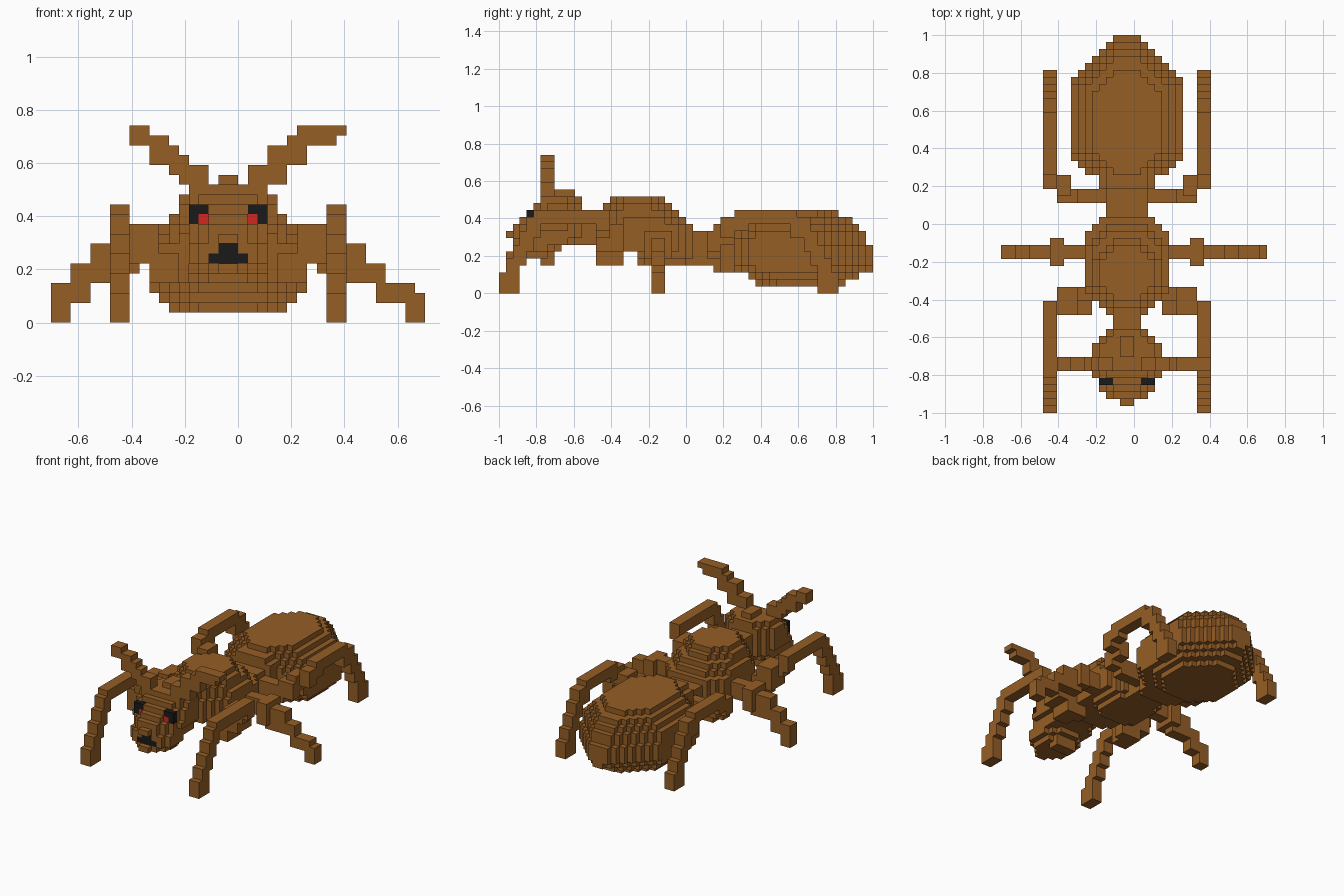
import bpy, bmesh
from mathutils import Vector

if "Cube" in bpy.data.objects:
    bpy.data.objects.remove(bpy.data.objects["Cube"], do_unlink=True)

U = 2 / 54      # size of one cube cell
MID = 18        # cell column of the body's centre line


def material(name, rgb):
    m = bpy.data.materials.new(name)
    m.use_nodes = True
    m.diffuse_color = (*rgb, 1)
    m.node_tree.nodes["Principled BSDF"].inputs["Base Color"].default_value = (*rgb, 1)
    return m


BROWN = material("brown", (0.305, 0.112, 0.019))
BLACK = material("black", (0.010, 0.010, 0.011))
RED = material("red", (0.66, 0.020, 0.014))


def box(i0, i1, j0, j1, k0, k1):
    """Cells of a block: x, y and z ranges."""
    return {(i, j, k) for i in range(i0, i1) for j in range(j0, j1) for k in range(k0, k1)}


def mirror(cells):
    return {(2 * MID - 1 - i, j, k) for i, j, k in cells}


# six neighbour directions with the corners of the face on that side
SIDES = []
for axis in range(3):
    for s in (0, 1):
        quad = []
        for a, b in ((0, 0), (1, 0), (1, 1), (0, 1)):
            c = [0, 0, 0]
            c[axis], c[(axis + 1) % 3], c[(axis + 2) % 3] = s, a, b
            quad.append(tuple(c))
        step = [0, 0, 0]
        step[axis] = 2 * s - 1
        SIDES.append((step, quad if s else quad[::-1]))


def build(name, cells, mat):
    """Skin a set of cells, keeping only the outside faces."""
    bm = bmesh.new()
    verts = {}
    for c in sorted(cells):
        for step, quad in SIDES:
            if tuple(a + b for a, b in zip(c, step)) in cells:
                continue
            ring = []
            for q in quad:
                p = tuple(a + b for a, b in zip(c, q))
                if p not in verts:
                    verts[p] = bm.verts.new(Vector((p[0] - 19, p[1] - 27, p[2])) * U)
                ring.append(verts[p])
            bm.faces.new(ring)
    me = bpy.data.meshes.new(name)
    bm.to_mesh(me)
    bm.free()
    me.materials.append(mat)
    ob = bpy.data.objects.new(name, me)
    bpy.context.collection.objects.link(ob)


def slab(k0, k1, j0, j1, half, front, back):
    """Flat rounded layer: width grows one cell per row from each end."""
    cells = set()
    for j in range(j0, j1):
        h = min(half, front + j - j0, back + j1 - 1 - j)
        cells |= box(MID - h, MID + h, j, j + 1, k0, k1)
    return cells


# abdomen: stacked layers, widest in the middle
abdomen = set()
for layer in ((1, 2, 37, 50, 6, 3, 2), (2, 3, 36, 52, 7, 4, 2), (3, 4, 34, 54, 8, 5, 1),
              (4, 7, 34, 54, 8, 6, 2), (7, 8, 34, 53, 8, 6, 2),
              (8, 9, 34, 53, 8, 5, 2), (9, 10, 34, 52, 7, 4, 2), (10, 11, 34, 51, 6, 3, 2),
              (11, 12, 34, 49, 5, 2, 2)):
    abdomen |= slab(*layer)
abdomen |= box(14, 22, 32, 34, 3, 10) | box(15, 21, 32, 34, 10, 11) | box(15, 21, 31, 32, 3, 9)
build("abdomen", abdomen, BROWN)

# waist
build("waist", box(15, 21, 27, 32, 4, 9), BROWN)

# thorax
thorax = set()
for layer in ((4, 5, 20, 28, 4, 3, 3), (5, 6, 20, 28, 5, 4, 4), (6, 10, 14, 28, 6, 3, 4),
              (10, 11, 14, 27, 6, 2, 3), (11, 12, 14, 26, 5, 2, 3), (12, 13, 15, 25, 5, 2, 2),
              (13, 14, 16, 24, 4, 2, 2)):
    thorax |= slab(*layer)
build("thorax", thorax, BROWN)

# neck
build("neck", box(16, 20, 11, 15, 7, 12), BROWN)

# head: layers from chin and lower lip to crown
head = set()
for layer in ((4, 5, 6, 8, 2, 2, 2), (5, 6, 1, 8, 3, 1, 2), (6, 7, 2, 9, 4, 3, 2),
              (7, 8, 2, 12, 4, 3, 2), (8, 9, 1, 12, 4, 1, 3), (9, 10, 2, 12, 5, 2, 3),
              (10, 11, 3, 12, 5, 2, 3), (11, 12, 4, 12, 5, 3, 3), (12, 13, 5, 12, 5, 3, 3),
              (13, 14, 6, 12, 4, 3, 2), (14, 15, 8, 11, 1, 1, 1)):
    head |= slab(*layer)

# eyes and mouth are set into the head
eye = box(14, 16, 4, 5, 10, 12)
pupil = box(15, 16, 4, 5, 10, 11)
sockets = box(12, 16, 1, 5, 10, 12)
mouth = box(16, 20, 2, 3, 6, 7) | box(17, 19, 2, 3, 7, 8)
build("head", head - sockets - mirror(sockets) - mouth, BROWN)
build("mouth", mouth, BLACK)
for side, flip in (("right", set), ("left", mirror)):
    build(side + "_eye", flip(eye - pupil), BLACK)
    build(side + "_pupil", flip(pupil), RED)

# antennae, sweeping up and outwards
build("right_antenna", box(14, 16, 6, 8, 13, 16) | box(13, 15, 6, 8, 14, 16)
      | box(12, 14, 6, 8, 15, 17) | box(10, 13, 6, 8, 16, 18)
      | box(10, 12, 6, 8, 17, 19) | box(8, 10, 6, 8, 18, 20), BROWN)
build("left_antenna", box(20, 22, 6, 8, 13, 16) | box(20, 24, 6, 8, 14, 16)
      | box(22, 26, 6, 8, 16, 18) | box(24, 28, 6, 8, 18, 19)
      | box(25, 30, 6, 8, 19, 20) | box(25, 29, 6, 8, 18, 20), BROWN)

# front legs: hip, raised knee, long shin stepping down to the foot
front_leg = (box(22, 26, 16, 18, 4, 8) | box(23, 26, 14, 17, 4, 7) | box(25, 28, 14, 18, 6, 10)
             | box(26, 29, 14, 16, 8, 10) | box(28, 30, 14, 16, 9, 12)
             | box(28, 30, 5, 16, 10, 12) | box(28, 30, 4, 6, 8, 11)
             | box(28, 30, 3, 5, 6, 9) | box(28, 30, 2, 4, 4, 7)
             | box(28, 30, 1, 3, 2, 5) | box(28, 30, 0, 3, 0, 3))

# back legs
back_leg = (box(20, 26, 30, 32, 5, 8) | box(25, 28, 30, 32, 6, 9) | box(26, 28, 31, 34, 7, 10)
            | box(28, 30, 32, 34, 8, 11) | box(28, 30, 33, 36, 9, 11)
            | box(28, 30, 34, 43, 10, 12)
            | box(28, 30, 42, 45, 8, 11) | box(28, 30, 44, 46, 6, 9)
            | box(28, 30, 45, 47, 4, 7) | box(28, 30, 46, 48, 2, 5)
            | box(28, 30, 46, 49, 0, 3))

for side, flip in (("left", set), ("right", mirror)):
    build(side + "_front_leg", flip(front_leg), BROWN)
    build(side + "_back_leg", flip(back_leg), BROWN)

# middle legs, splayed sideways; the left foot reaches further out
hip = box(22, 28, 22, 24, 6, 9) | box(27, 29, 21, 25, 5, 9) | box(28, 30, 22, 24, 4, 8)
build("left_middle_leg", hip | box(29, 32, 22, 24, 5, 8) | box(30, 34, 22, 24, 4, 6)
      | box(33, 37, 22, 24, 2, 4) | box(36, 38, 22, 24, 0, 3), BROWN)
build("right_middle_leg", mirror(hip) | box(4, 8, 22, 24, 5, 8) | box(2, 6, 22, 24, 4, 6)
      | box(2, 4, 22, 24, 2, 6) | box(0, 2, 22, 24, 0, 4), BROWN)
